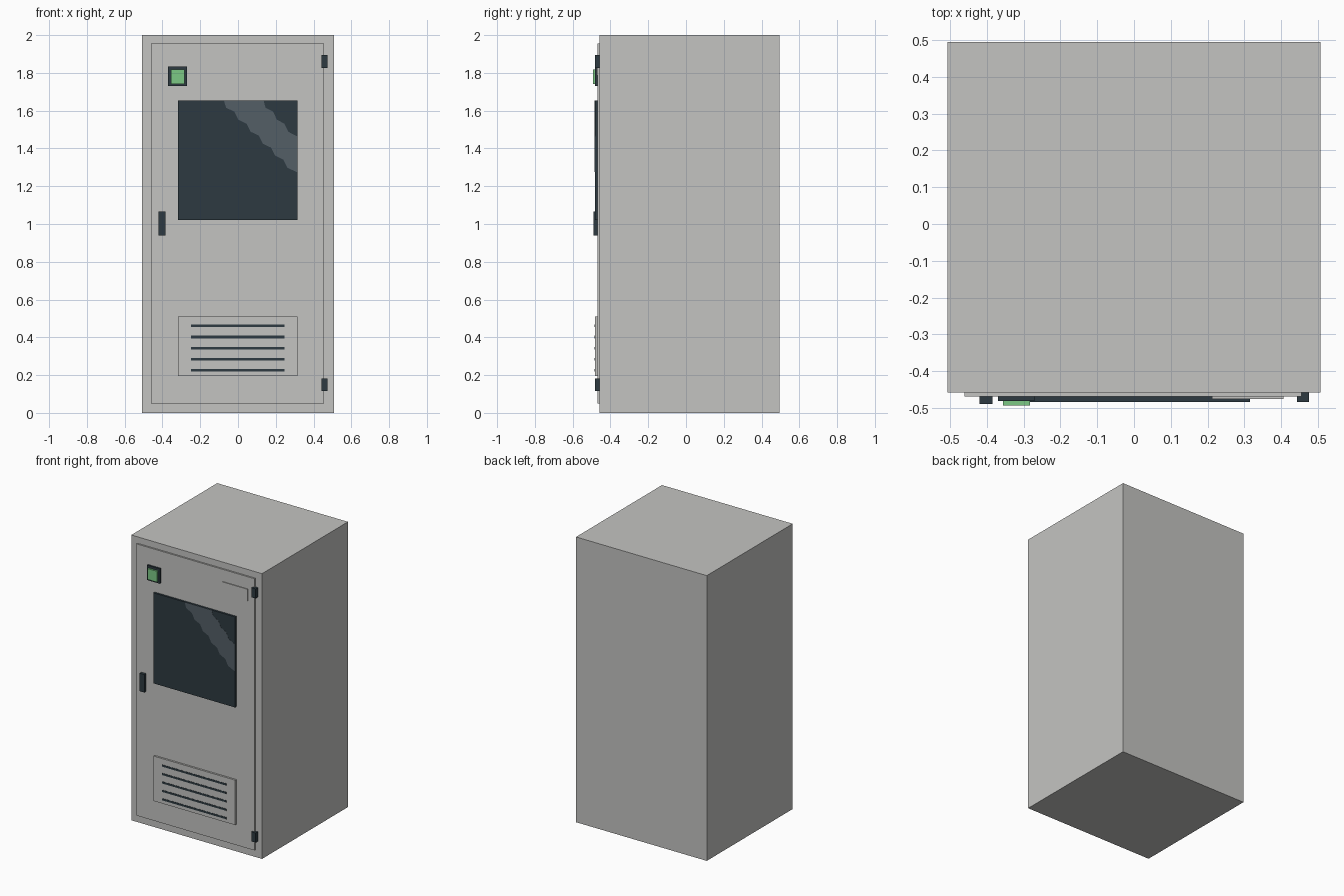
import bpy
import bmesh

default = bpy.data.objects.get("Cube")
if default:
    bpy.data.objects.remove(default)


def material(name, r, g, b):
    m = bpy.data.materials.new(name)
    m.use_nodes = True
    m.diffuse_color = (r, g, b, 1)
    m.node_tree.nodes["Principled BSDF"].inputs["Base Color"].default_value = (r, g, b, 1)
    return m


grey = material("cabinet grey", 0.55, 0.55, 0.535)
dark = material("dark slate", 0.026, 0.042, 0.053)
glare = material("glass glare", 0.087, 0.112, 0.133)
green = material("lamp green", 0.2, 0.58, 0.235)


def prism(name, outline, front, back, mat):
    """Extrude an (x, z) outline from the front y to the back y."""
    bm = bmesh.new()
    face = bm.faces.new([bm.verts.new((x, front, z)) for x, z in outline])
    ext = bmesh.ops.extrude_face_region(bm, geom=[face])
    for v in ext["geom"]:
        if isinstance(v, bmesh.types.BMVert):
            v.co.y = back
    bmesh.ops.recalc_face_normals(bm, faces=bm.faces)
    mesh = bpy.data.meshes.new(name)
    bm.to_mesh(mesh)
    bm.free()
    mesh.materials.append(mat)
    obj = bpy.data.objects.new(name, mesh)
    bpy.context.collection.objects.link(obj)
    return obj


def panel(name, x0, x1, z0, z1, front, back, mat):
    return prism(name, [(x0, z0), (x1, z0), (x1, z1), (x0, z1)], front, back, mat)


# Cabinet and door
body_front, door_front = -0.458, -0.469
panel("cabinet_body", -0.507, 0.507, 0, 2, body_front, 0.494, grey)
panel("door", -0.46, 0.455, 0.05, 1.955, door_front, body_front, grey)

# Window with a stepped diagonal glare band
glass_front, right, top = -0.483, 0.315, 1.655
panel("window", -0.317, right, 1.02, top, glass_front, door_front, dark)


def steps(x, count):
    """Stepped line running from the window's top edge to its right edge."""
    run, drop = (right - x) / count, 0.0635
    points = [(x, top)]
    for i in range(count):
        points.append((x + run * (i + 0.18), top - drop * (i + 0.62)))
        points.append((x + run * (i + 0.85), top - drop * (i + 0.95)))
    points.append((right, top - drop * count))
    return points


prism("window_glare", steps(-0.075, 6) + steps(0.135, 3)[::-1],
      glass_front - 0.0008, glass_front, glare)

# Vent with slots
panel("vent_panel", -0.317, right, 0.195, 0.51, -0.482, door_front, grey)
for i in range(5):
    z = 0.225 + i * 0.059
    panel(f"vent_slot_{i + 1}", -0.25, 0.247, z - 0.007, z + 0.007, -0.4835, -0.482, dark)

# Status lamp
panel("lamp_frame", -0.37, -0.27, 1.73, 1.835, -0.481, door_front, dark)
panel("lamp", -0.356, -0.283, 1.742, 1.818, -0.493, -0.481, green)

# Handle, name plate and hinges
panel("handle", -0.42, -0.384, 0.94, 1.066, -0.489, door_front, dark)
panel("blank_plate", 0.212, 0.406, 1.785, 1.87, -0.475, door_front, grey)
for name, z in (("lower_hinge", 0.115), ("upper_hinge", 1.827)):
    panel(name, 0.443, 0.475, z, z + 0.067, -0.483, body_front, dark)
